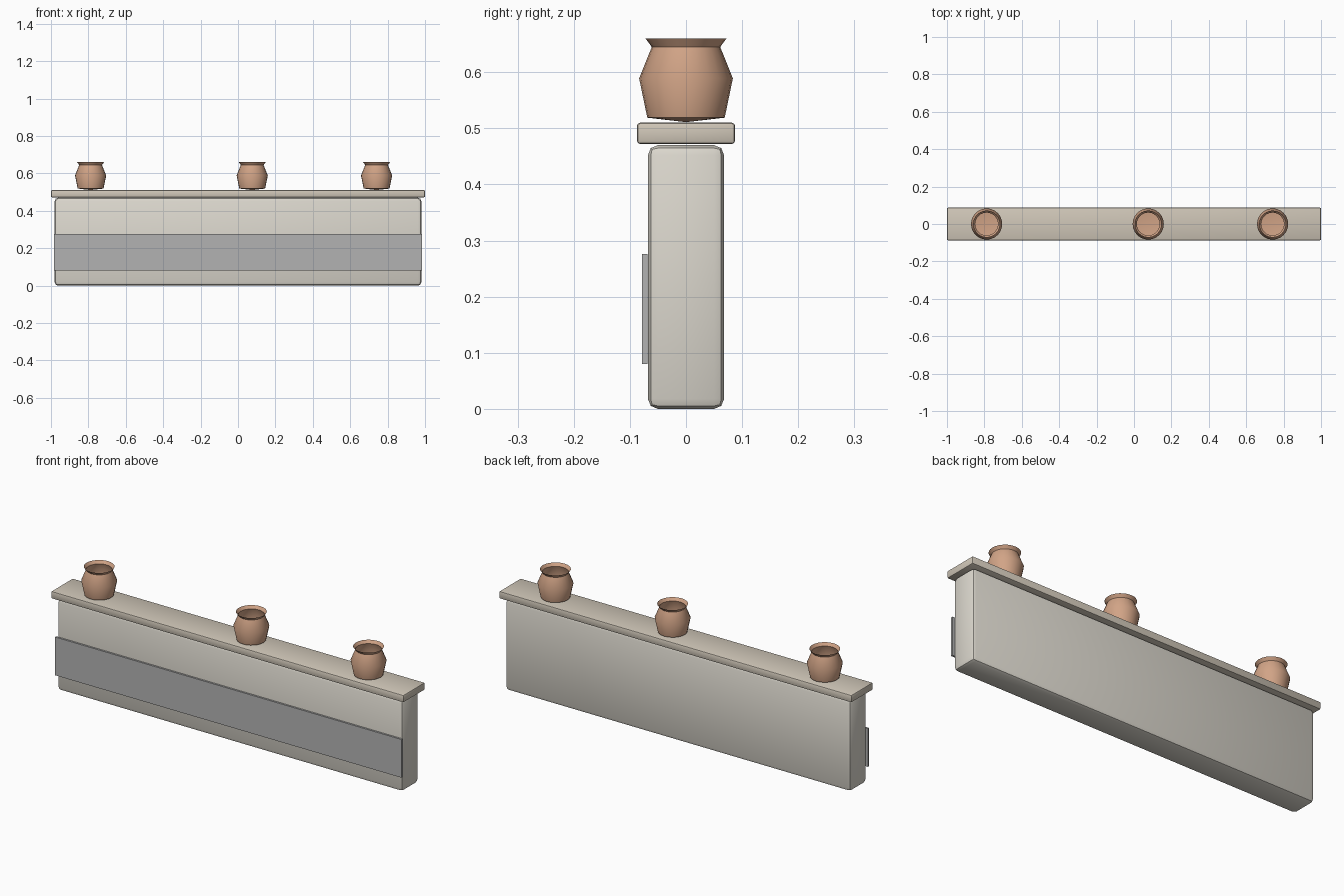
import bpy, bmesh, math

if "Cube" in bpy.data.objects:
    bpy.data.objects.remove(bpy.data.objects["Cube"])


def material(name, rgb):
    m = bpy.data.materials.new(name)
    m.diffuse_color = (*rgb, 1)
    m.use_nodes = True
    m.node_tree.nodes["Principled BSDF"].inputs["Base Color"].default_value = m.diffuse_color
    return m


def finish(obj, mat, angle):
    obj.data.materials.append(mat)
    bpy.ops.object.select_all(action='DESELECT')
    obj.select_set(True)
    bpy.context.view_layer.objects.active = obj
    bpy.ops.object.shade_smooth_by_angle(angle=math.radians(angle))
    return obj


def box(name, lo, hi, mat, bevel=0, segments=2):
    bm = bmesh.new()
    bmesh.ops.create_cube(bm, size=1)
    for v in bm.verts:
        v.co = [(a + b) / 2 + c * (b - a) for a, b, c in zip(lo, hi, v.co)]
    if bevel:
        bmesh.ops.bevel(bm, geom=bm.edges[:], offset=bevel, segments=segments,
                        profile=0.5, affect='EDGES')
    me = bpy.data.meshes.new(name)
    bm.to_mesh(me)
    bm.free()
    obj = bpy.data.objects.new(name, me)
    bpy.context.collection.objects.link(obj)
    return finish(obj, mat, 30)


def pot(name, x, z, profile, mat, sides=24):
    # lathe an open profile that starts on the axis
    bm = bmesh.new()
    verts = [bm.verts.new((r, 0, h)) for r, h in profile]
    edges = [bm.edges.new(p) for p in zip(verts, verts[1:])]
    bmesh.ops.spin(bm, geom=verts + edges, cent=(0, 0, 0), axis=(0, 0, 1),
                   angle=2 * math.pi, steps=sides)
    bmesh.ops.remove_doubles(bm, verts=bm.verts[:], dist=1e-4)
    bmesh.ops.recalc_face_normals(bm, faces=bm.faces[:])
    me = bpy.data.meshes.new(name)
    bm.to_mesh(me)
    bm.free()
    obj = bpy.data.objects.new(name, me)
    obj.location = (x, 0, z)
    bpy.context.collection.objects.link(obj)
    return finish(obj, mat, 50)


plaster = material("plaster", (0.72, 0.69, 0.62))
stone = material("stone", (0.63, 0.57, 0.48))
grey = material("grey_paint", (0.45, 0.45, 0.45))
clay = material("clay", (0.64, 0.37, 0.24))

# Low wall, coping slab and painted front band
box("wall", (-0.98, -0.068, 0), (0.98, 0.068, 0.47), plaster, 0.018)
box("coping", (-1, -0.0875, 0.472), (1, 0.0875, 0.51), stone, 0.006)
box("front_band", (-0.984, -0.0785, 0.08), (0.984, -0.069, 0.276), grey)

# Open clay pots standing on the coping
pot_profile = [(0, 0), (0.069, 0.008), (0.0835, 0.078), (0.061, 0.134), (0.072, 0.149)]
for i, x in enumerate((-0.788, 0.076, 0.741)):
    pot(f"pot_{i + 1}", x, 0.511, pot_profile, clay)
